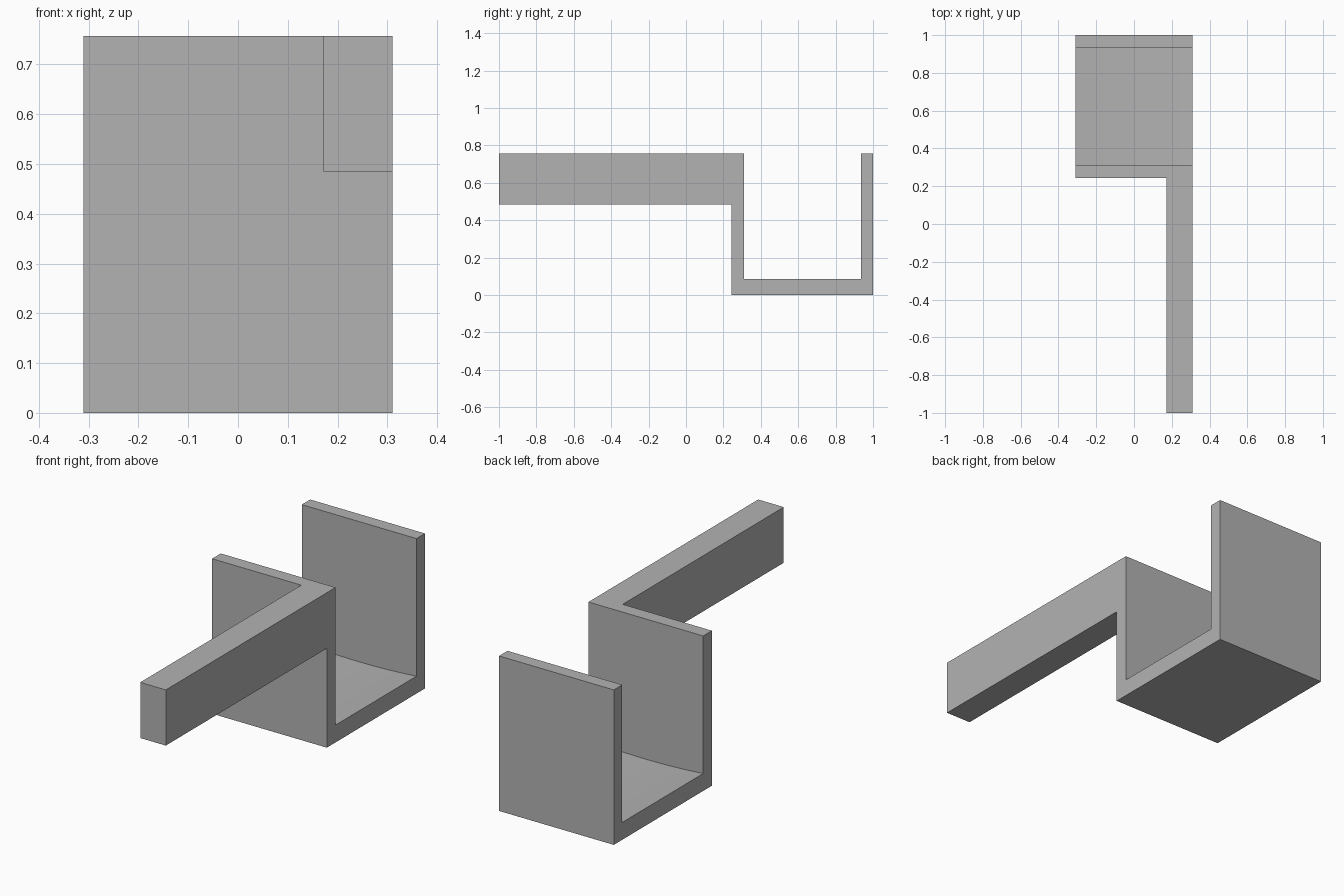
import bpy
import bmesh

cube = bpy.data.objects.get("Cube")
if cube:
    bpy.data.objects.remove(cube)

HALF_W, TOP = 0.31, 0.757
FRONT, BACK = 0.243, 1.0
FLOOR, DIP = 0.085, 0.013
SEGMENTS = 24

grey = bpy.data.materials.new("plain grey")
grey.use_nodes = True
colour = (0.45, 0.45, 0.45, 1)
grey.diffuse_color = colour
grey.node_tree.nodes["Principled BSDF"].inputs["Base Color"].default_value = colour


def loft(name, sections):
    """Skin a closed solid through matching cross-sections."""
    bm = bmesh.new()
    rings = [[bm.verts.new(p) for p in s] for s in sections]
    for a, b in zip(rings, rings[1:]):
        for i in range(len(a)):
            j = (i + 1) % len(a)
            bm.faces.new((a[i], a[j], b[j], b[i]))
    bm.faces.new(rings[0])
    bm.faces.new(rings[-1])
    bmesh.ops.recalc_face_normals(bm, faces=bm.faces)
    mesh = bpy.data.meshes.new(name)
    bm.to_mesh(mesh)
    bm.free()
    mesh.materials.append(grey)
    obj = bpy.data.objects.new(name, mesh)
    bpy.context.collection.objects.link(obj)
    bpy.ops.object.select_all(action='DESELECT')
    obj.select_set(True)
    bpy.context.view_layer.objects.active = obj
    bpy.ops.object.shade_smooth_by_angle()
    return obj


# U-shaped cradle, its floor slightly hollowed across the width
def cradle_section(t):
    x = HALF_W * t
    floor = FLOOR - DIP * (1 - t * t)
    inner_front, inner_back = 0.31, 0.935
    profile = [(FRONT, 0), (BACK, 0), (BACK, TOP), (inner_back, TOP),
               (inner_back, floor), (inner_front, floor),
               (inner_front, TOP), (FRONT, TOP)]
    return [(x, y, z) for y, z in profile]


loft("cradle", [cradle_section(2 * i / SEGMENTS - 1) for i in range(SEGMENTS + 1)])

# Straight arm reaching forward from one side of the cradle
arm_left, arm_bottom = 0.172, 0.485
loft("arm", [[(arm_left, y, arm_bottom), (HALF_W, y, arm_bottom),
              (HALF_W, y, TOP), (arm_left, y, TOP)] for y in (-1, FRONT)])
